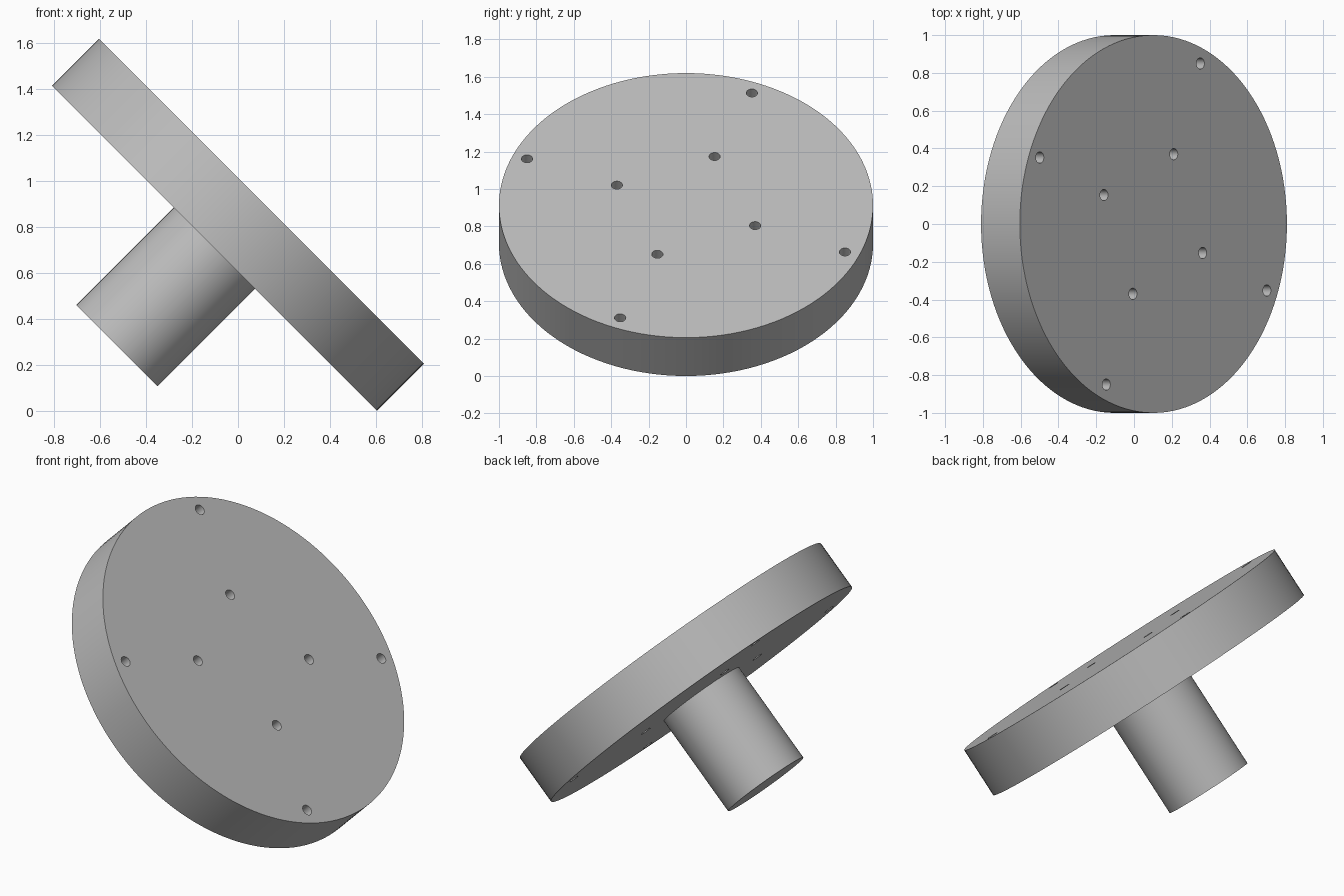
import bpy, math
from mathutils import Matrix, Vector

cube = bpy.data.objects.get("Cube")
if cube:
    bpy.data.objects.remove(cube, do_unlink=True)

PLATE_R, PLATE_T = 1.0, 0.29
HUB_R, HUB_L = 0.25, 0.60
HOLE_R = 0.03
TILT = math.radians(45)

# Tilted frame: local origin is the centre of the plate's outer face
half = PLATE_T / 2 * math.cos(TILT)
origin = Vector((half, 0, math.sin(TILT) * PLATE_R + 2 * half))
frame = Matrix.Translation(origin) @ Matrix.Rotation(TILT, 4, 'Y')

grey = bpy.data.materials.new("metal grey")
grey.use_nodes = True
grey.diffuse_color = (0.5, 0.5, 0.5, 1)
grey.node_tree.nodes["Principled BSDF"].inputs["Base Color"].default_value = (0.5, 0.5, 0.5, 1)


def cylinder(name, radius, top, bottom, x=0, y=0, sides=128):
    """Cylinder along the tilted axis, between two depths."""
    bpy.ops.mesh.primitive_cylinder_add(vertices=sides, radius=radius, depth=top - bottom)
    obj = bpy.context.object
    obj.name = name
    obj.data.transform(Matrix.Translation((x, y, (top + bottom) / 2)))
    obj.matrix_world = frame
    obj.data.materials.append(grey)
    return obj


def select_only(obj):
    bpy.ops.object.select_all(action='DESELECT')
    obj.select_set(True)
    bpy.context.view_layer.objects.active = obj


plate = cylinder("round_plate", PLATE_R, 0, -PLATE_T)
hub = cylinder("hub", HUB_R, -PLATE_T, -PLATE_T - HUB_L)

# Two rings of four bolt holes through the plate
cutters = []
for ring in (0.40, 0.92):
    for i in range(4):
        a = math.radians(67.5 + 90 * i)
        cutters.append(cylinder("hole_cutter", HOLE_R, 0.1, -PLATE_T - 0.1,
                                ring * math.cos(a), ring * math.sin(a), 24))
select_only(cutters[0])
for c in cutters:
    c.select_set(True)
bpy.ops.object.join()
cutter = bpy.context.object
cutter.hide_render = True

select_only(plate)
cut = plate.modifiers.new("bolt holes", 'BOOLEAN')
cut.operation = 'DIFFERENCE'
cut.solver = 'EXACT'
cut.object = cutter
bpy.ops.object.modifier_apply(modifier=cut.name)
bpy.data.objects.remove(cutter, do_unlink=True)

# Smooth round walls, crisp rims
for obj in (plate, hub):
    select_only(obj)
    bpy.ops.object.shade_smooth_by_angle(angle=math.radians(30))
